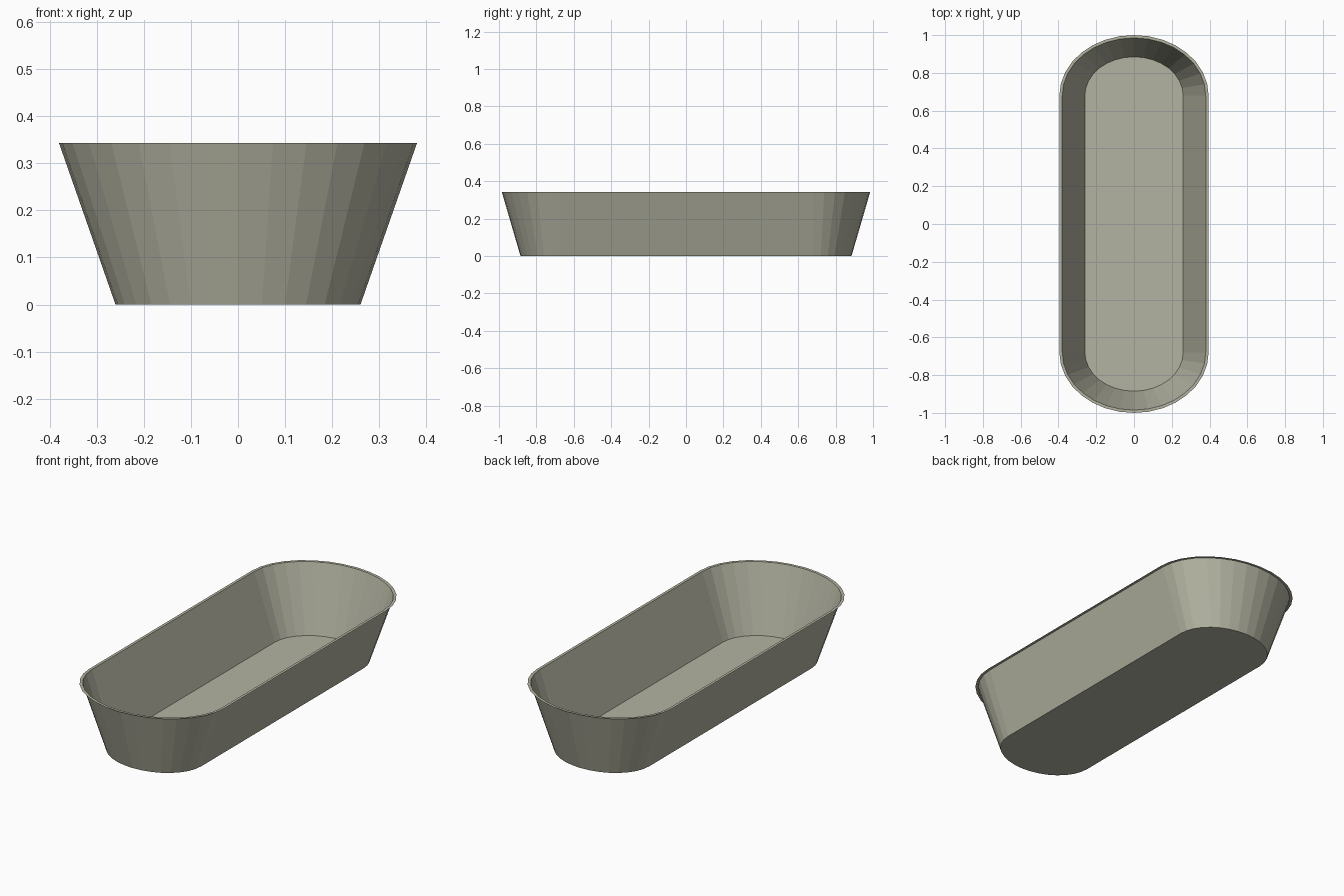
import bpy, bmesh, math

if "Cube" in bpy.data.objects:
    bpy.data.objects.remove(bpy.data.objects["Cube"])

# One flat colour
mat = bpy.data.materials.new("grey_green")
mat.diffuse_color = (0.45, 0.45, 0.36, 1)
mat.use_nodes = True
mat.node_tree.nodes["Principled BSDF"].inputs["Base Color"].default_value = mat.diffuse_color

STRAIGHT = 0.68   # half length of the straight sides
SEGS = 16         # facets on each rounded end


def outline(bm, half_w, half_l, z):
    """Ring of vertices: straight sides with half-ellipse ends."""
    ring = []
    for sign in (1, -1):
        for i in range(SEGS + 1):
            a = math.pi * i / SEGS
            ring.append(bm.verts.new((
                sign * half_w * math.cos(a),
                sign * (STRAIGHT + (half_l - STRAIGHT) * math.sin(a)), z)))
    return ring


def bridge(bm, lower, upper):
    n = len(lower)
    for i in range(n):
        j = (i + 1) % n
        bm.faces.new((lower[i], lower[j], upper[j], upper[i]))


# Thin-walled tub: floor, flared wall and flat rim lip
bm = bmesh.new()
floor = outline(bm, 0.26, 0.885, 0)
top = outline(bm, 0.38, 0.985, 0.343)
lip = outline(bm, 0.395, 1.0, 0.343)
bm.faces.new(list(reversed(floor)))
bridge(bm, floor, top)
bridge(bm, top, lip)
bmesh.ops.recalc_face_normals(bm, faces=bm.faces[:])

mesh = bpy.data.meshes.new("tub")
bm.to_mesh(mesh)
bm.free()
mesh.materials.append(mat)
tub = bpy.data.objects.new("tub", mesh)
bpy.context.collection.objects.link(tub)
